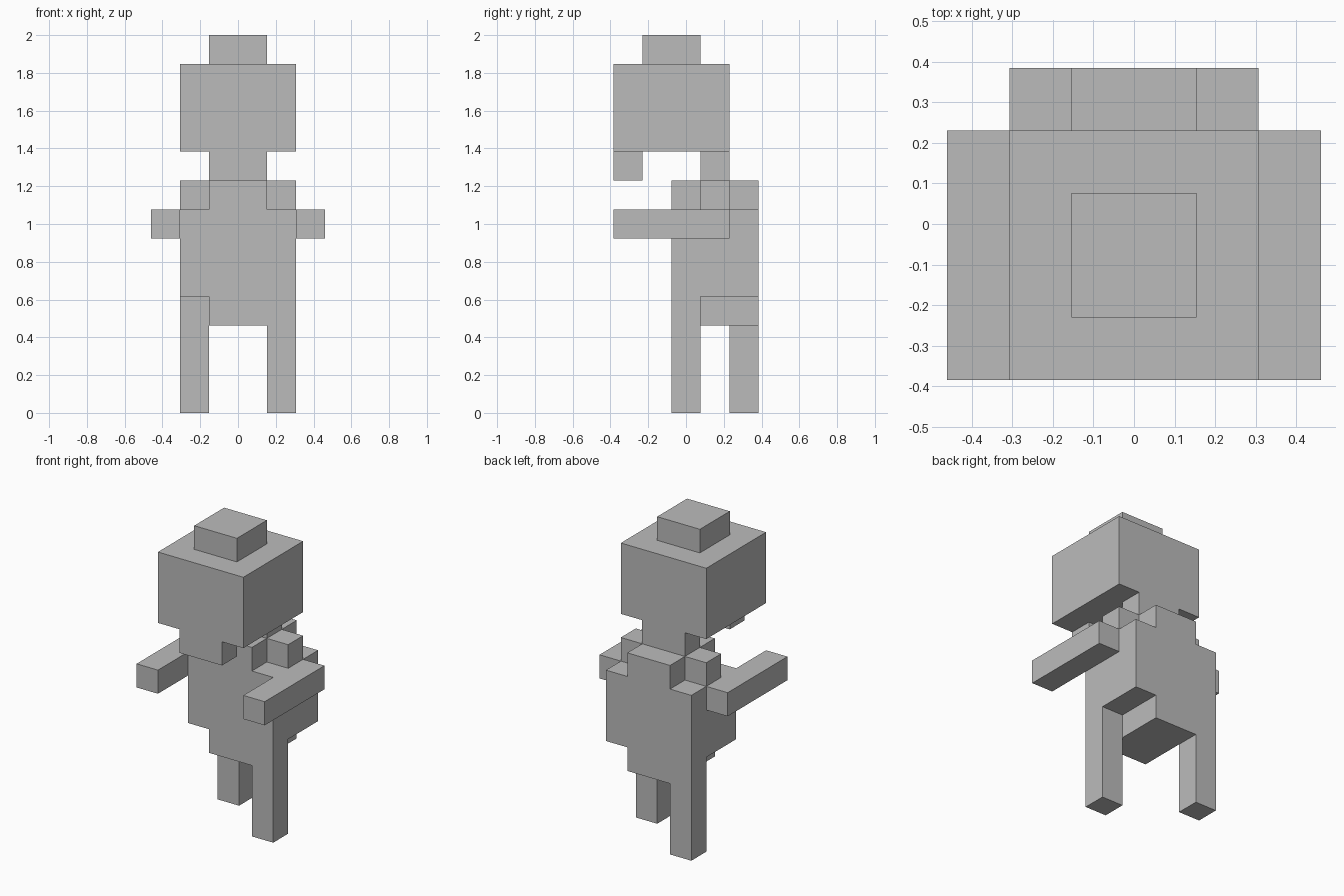
import bpy
import bmesh
from mathutils import Vector

default = bpy.data.objects.get("Cube")
if default:
    bpy.data.objects.remove(default, do_unlink=True)

U = 2 / 13  # one block of the grid

# Single plain colour
grey = bpy.data.materials.new("plain_grey")
grey.use_nodes = True
colour = (0.5, 0.5, 0.5, 1)
grey.diffuse_color = colour
grey.node_tree.nodes["Principled BSDF"].inputs["Base Color"].default_value = colour


def block(name, x, y, z):
    """Box spanning the given (low, high) ranges, in grid blocks."""
    low, high = (Vector(c) * U for c in zip(x, y, z))
    bm = bmesh.new()
    bmesh.ops.create_cube(bm, size=1)
    for v in bm.verts:
        v.co = (low + high) / 2 + v.co * (high - low)
    mesh = bpy.data.meshes.new(name)
    bm.to_mesh(mesh)
    bm.free()
    mesh.materials.append(grey)
    obj = bpy.data.objects.new(name, mesh)
    bpy.context.collection.objects.link(obj)
    return obj


def pair(name, x, y, z):
    """The same box on both sides of the body."""
    block("left_" + name, x, y, z)
    block("right_" + name, (-x[1], -x[0]), y, z)


# Head
block("head_top_knot", (-1, 1), (-1.5, 0.5), (12, 13))
block("head", (-2, 2), (-2.5, 1.5), (9, 12))
block("chin", (-1, 1), (-2.5, -1.5), (8, 9))
block("neck", (-1, 1), (0.5, 1.5), (8, 9))

# Torso
block("upper_chest", (-1, 1), (-0.5, 2.5), (7, 8))
block("torso", (-2, 2), (-0.5, 2.5), (4, 7))
block("hips", (-1, 1), (-0.5, 2.5), (3, 4))

# Shoulders and arms reaching forward
pair("shoulder", (1, 2), (0.5, 1.5), (7, 8))
pair("arm", (2, 3), (-2.5, 1.5), (6, 7))

# Legs in mid stride
block("left_leg", (1, 2), (-0.5, 0.5), (0, 4))
block("right_leg", (-2, -1), (1.5, 2.5), (0, 4))
